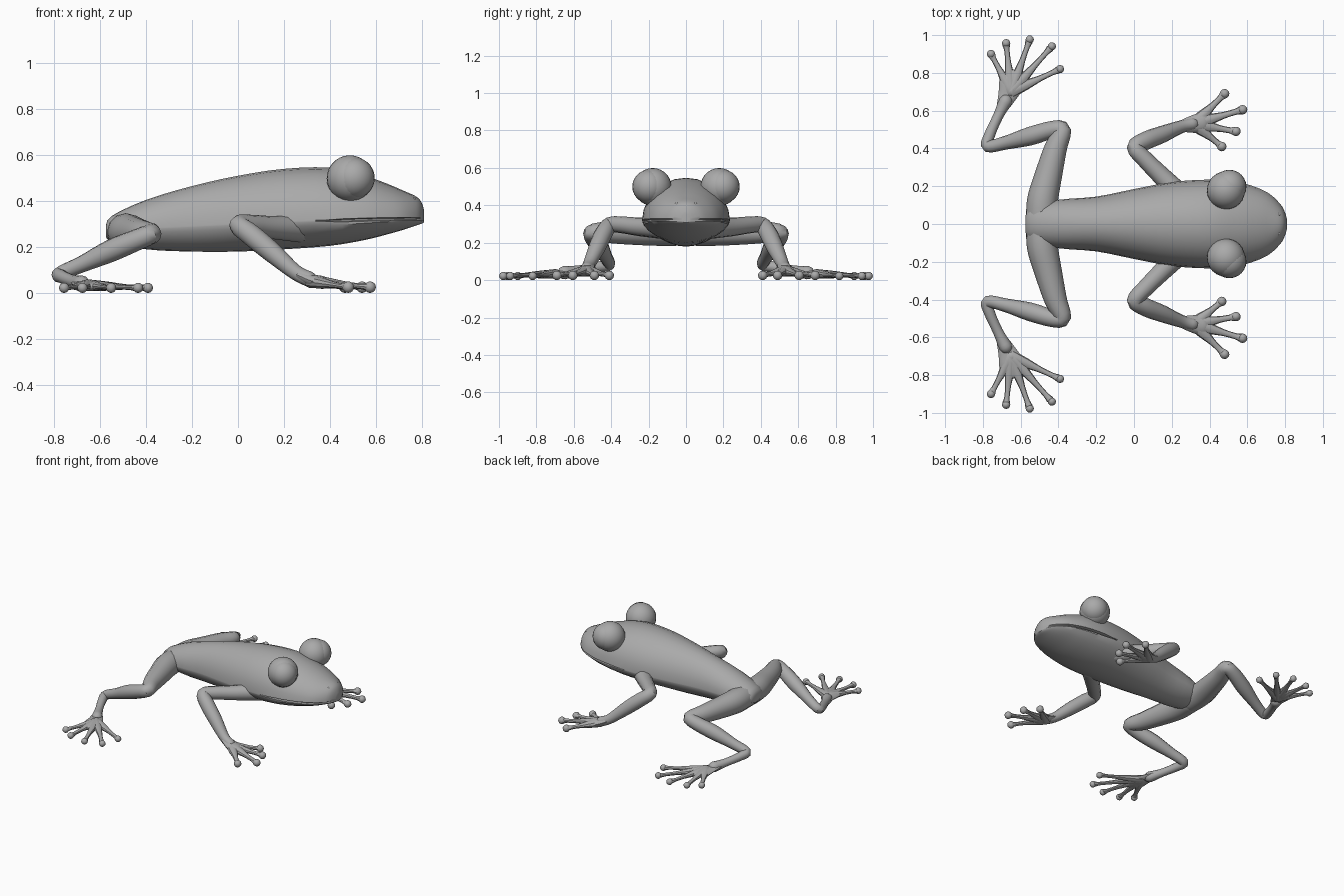
import bpy, bmesh
from math import cos, sin, pi, sqrt
from mathutils import Vector

cube = bpy.data.objects.get("Cube")
if cube:
    bpy.data.objects.remove(cube)

skin = bpy.data.materials.new("grey skin")
skin.use_nodes = True
grey = (0.4, 0.4, 0.4, 1)
skin.diffuse_color = grey
skin.node_tree.nodes["Principled BSDF"].inputs["Base Color"].default_value = grey


def finish(name, bm, mirror=True, smooth=True):
    """Turn a bmesh into a named object, optionally mirrored to the other side."""
    bmesh.ops.recalc_face_normals(bm, faces=bm.faces)
    mesh = bpy.data.meshes.new(name)
    bm.to_mesh(mesh)
    bm.free()
    mesh.materials.append(skin)
    obj = bpy.data.objects.new(name, mesh)
    bpy.context.collection.objects.link(obj)
    if mirror:
        mod = obj.modifiers.new("Mirror", 'MIRROR')
        mod.use_axis = (False, True, False)
        mod.use_mirror_merge = False
    if smooth:
        bpy.ops.object.select_all(action='DESELECT')
        obj.select_set(True)
        bpy.context.view_layer.objects.active = obj
        bpy.ops.object.shade_smooth_by_angle(angle=pi / 5)
    return obj


def spline(rows, steps):
    """Catmull-Rom interpolation of rows of any length."""
    rows = [Vector(r) for r in rows]
    ext = [rows[0]] + rows + [rows[-1]]
    out = []
    for a, b, c, d in zip(ext, ext[1:], ext[2:], ext[3:]):
        for i in range(steps):
            t = i / steps
            out.append(b + (c - a) * t / 2 + (a * 2 - b * 5 + c * 4 - d) * t * t / 2
                       + (b * 3 - a - c * 3 + d) * t ** 3 / 2)
    return out + [rows[-1]]


def loft(bm, rings):
    """Skin closed rings of points and cap both ends."""
    loops = [[bm.verts.new(p) for p in ring] for ring in rings]
    n = len(loops[0])
    for a, b in zip(loops, loops[1:]):
        for i in range(n):
            j = (i + 1) % n
            bm.faces.new((a[i], a[j], b[j], b[i]))
    bm.faces.new(loops[0])
    bm.faces.new(loops[-1])


def tube(bm, rows, flat=1.0, sides=12, steps=4):
    """Limb through rows of x, y, z, radius with rounded ends."""
    pts = spline(rows, steps)
    rings = []
    for k, p in enumerate(pts):
        before, after = pts[max(k - 1, 0)], pts[min(k + 1, len(pts) - 1)]
        t = (after - before).to_3d().normalized()
        side = t.cross(Vector((0, 0, 1))).normalized()
        up = side.cross(t)

        def ring(shift, scale):
            c, r = p.to_3d() + t * shift * p[3] * flat, p[3] * scale
            return [c + side * r * cos(a) + up * r * flat * sin(a)
                    for a in (2 * pi * i / sides for i in range(sides))]
        caps = [(s, sqrt(1 - s * s)) for s in (0.5, 0.85, 0.98)]
        if k == 0:
            rings += [ring(-s, w) for s, w in reversed(caps)]
        rings.append(ring(0, 1))
        if k == len(pts) - 1:
            rings += [ring(s, w) for s, w in caps]
    loft(bm, rings)


def ball(bm, centre, radius, u=24, v=14):
    new = bmesh.ops.create_uvsphere(bm, u_segments=u, v_segments=v, radius=radius)
    bmesh.ops.translate(bm, verts=new["verts"], vec=centre)


# Body and head: x, half width, belly z, widest z, back z
stations = [
    (-.575, .03, .245, .27, .29), (-.55, .09, .225, .27, .335),
    (-.4, .128, .19, .28, .405), (-.2, .145, .18, .29, .465),
    (0, .185, .18, .3, .51), (.2, .222, .19, .31, .54),
    (.4, .235, .205, .315, .545), (.55, .222, .23, .32, .51),
    (.65, .193, .255, .322, .475), (.72, .158, .275, .323, .445),
    (.775, .105, .293, .323, .42), (.798, .065, .301, .322, .395),
    (.81, .025, .307, .322, .36)]
rings = []
for x, w, low, mid, high in spline(stations, 3):
    # The mouth is a groove along the widest line of the head
    gape = min(max((x - .34) / .1, 0), 1)
    half = []
    for i in range(13):
        a = pi / 2 - pi * i / 12
        if i == 6:
            half += [(w, mid + .006 * gape), (w * (1 - .1 * gape), mid + .002 * gape),
                     (w * (1 - .1 * gape), mid - .004 * gape), (w * (1 - .03 * gape), mid - .008 * gape)]
            if gape == 0:
                half[-4:] = [(w, mid + d) for d in (.003, .001, -.001, -.003)]
        elif i < 6:
            half.append((w * cos(a), mid + (high - mid) * sin(a)))
        else:
            half.append((w * cos(a), mid - (mid - low) * abs(sin(a)) ** 1.25))
    ring = half + [(-y, z) for y, z in reversed(half[1:-1])]
    rings.append([Vector((x, y, z)) for y, z in ring])
bm = bmesh.new()
loft(bm, rings)
finish("body", bm, mirror=False)

# Eyes: a lid bulge with a slightly offset eyeball
bm = bmesh.new()
ball(bm, (.487, .178, .498), .101)
finish("eyelid", bm)
bm = bmesh.new()
ball(bm, (.505, .197, .5), .09)
finish("eyeball", bm)

# Nostrils
bm = bmesh.new()
ball(bm, (.766, .05, .405), .01, 8, 6)
finish("nostril", bm)

# Front legs
bm = bmesh.new()
tube(bm, [(.27, .13, .28, .06), (.15, .25, .285, .05), (.06, .34, .295, .045),
          (.005, .405, .295, .043), (.06, .44, .25, .048), (.15, .475, .175, .045),
          (.25, .515, .09, .034), (.31, .53, .06, .034)])
finish("front_leg", bm)

# Hind legs
bm = bmesh.new()
tube(bm, [(-.49, 0, .265, .08), (-.485, .12, .265, .082), (-.455, .25, .26, .073),
          (-.415, .4, .257, .06), (-.378, .495, .257, .045), (-.43, .5, .235, .046),
          (-.55, .465, .185, .049), (-.68, .43, .125, .036), (-.775, .412, .083, .032),
          (-.765, .47, .07, .029), (-.72, .57, .052, .027), (-.68, .65, .04, .036)])
finish("hind_leg", bm)

# Palms
bm = bmesh.new()
tube(bm, [(.26, .52, .08, .033), (.32, .53, .055, .048), (.37, .54, .045, .05), (.4, .54, .04, .03)], .55)
finish("hand_palm", bm)
bm = bmesh.new()
tube(bm, [(-.7, .61, .045, .03), (-.67, .68, .035, .05), (-.645, .75, .03, .068), (-.63, .8, .028, .045)], .33)
finish("foot_palm", bm)


# Fingers and toes: slim digits that end in round pads
def digits(name, root, tips, pad):
    base = Vector(root)
    for n, (x, y) in enumerate(tips):
        bm = bmesh.new()
        tip = Vector((x, y, pad))
        stops = [(0, 1.5), (.3, 1.2), (.6, .72), (.85, .65), (.95, .9)]
        tube(bm, [(*base.lerp(tip, f), pad * r) for f, r in stops], .8, 10, 2)
        ball(bm, tip, pad, 12, 8)
        finish(f"{name}_{n + 1}", bm)


digits("finger", (.32, .53, .05), [(.48, .69), (.575, .605), (.54, .49), (.465, .41)], .025)
digits("toe", (-.65, .7, .033), [(-.757, .9), (-.677, .957), (-.552, .977), (-.435, .94), (-.392, .82)], .022)
